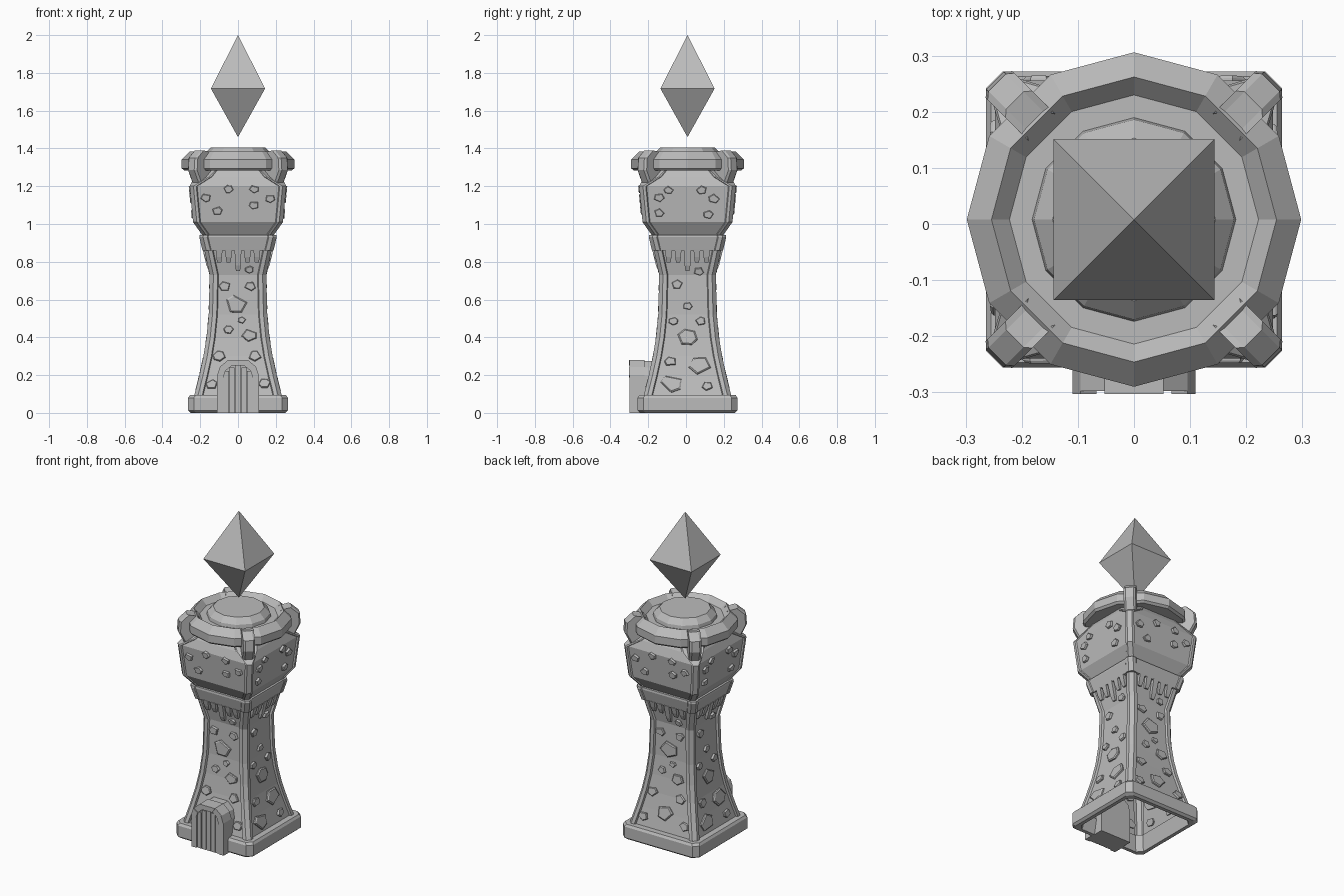
import bpy, math, random
from mathutils import Vector, Matrix

if "Cube" in bpy.data.objects:
    bpy.data.objects.remove(bpy.data.objects["Cube"])

random.seed(4)
CY = 0.008  # tower axis offset in y

stone = bpy.data.materials.new("grey stone")
stone.diffuse_color = (0.5, 0.5, 0.5, 1)
stone.use_nodes = True
stone.node_tree.nodes["Principled BSDF"].inputs["Base Color"].default_value = stone.diffuse_color


def make(name, verts, faces):
    me = bpy.data.meshes.new(name)
    me.from_pydata([tuple(v) for v in verts], [], faces)
    me.materials.append(stone)
    ob = bpy.data.objects.new(name, me)
    ob.location.y = CY
    bpy.context.collection.objects.link(ob)
    return ob


def loft(name, rings, bottom=True, top=True, closed=False):
    n = len(rings[0])
    verts = [v for r in rings for v in r]
    m = len(rings)
    faces = [(i * n + j, i * n + (j + 1) % n, (i + 1) % m * n + (j + 1) % n, (i + 1) % m * n + j)
             for i in range(m if closed else m - 1) for j in range(n)]
    if bottom and not closed:
        faces.append(tuple(reversed(range(n))))
    if top and not closed:
        faces.append(tuple(range((m - 1) * n, m * n)))
    return make(name, verts, faces)


def section(d, z, rec=0.012, trim=0.042, ch=0.02):
    """Square outline with recessed sides and raised, chamfered corner strips."""
    q = [(d - rec, -d + trim + 0.005), (d - rec, d - trim - 0.005), (d, d - trim),
         (d, d - ch), (d - ch, d), (d - trim, d)]
    out = []
    for k in range(4):
        c, s = [(1, 0), (0, 1), (-1, 0), (0, -1)][k]
        out += [(x * c - y * s, x * s + y * c, z) for x, y in q]
    return out


def square(d, z, ch):
    q = [(d, -d + ch), (d, d - ch)]
    return [(x * c - y * s, x * s + y * c, z)
            for c, s in ((1, 0), (0, 1), (-1, 0), (0, -1)) for x, y in q]


def circle(r, z, n=12):
    return [(r * math.cos(math.tau * i / n), r * math.sin(math.tau * i / n), z) for i in range(n)]


# Hollow plinth
loft("base", [square(0.228, 0, 0.03), square(0.25, 0, 0.03), square(0.264, 0.012, 0.03),
              square(0.264, 0.08, 0.03), square(0.255, 0.094, 0.03), square(0.21, 0.094, 0.03)],
     closed=True)

# Flared shaft
BODY = [(0.09, 0.232), (0.2, 0.205), (0.3, 0.183), (0.4, 0.167), (0.52, 0.155),
        (0.73, 0.15), (0.87, 0.18)]
loft("shaft", [section(d, z) for z, d in BODY], bottom=False)

# Collar below the head
loft("collar", [section(0.188, 0.86, 0.004), section(0.205, 0.93, 0.004),
                section(0.203, 0.942, 0.004)])

# Head, square below and rounding towards the top
HEAD = [(0.935, 0.185), (1.01, 0.238), (1.2, 0.256)]
loft("head", [section(0.185, 0.935, 0.004, 0.035), section(0.238, 1.01, 0.008, 0.035),
              section(0.256, 1.2, 0.008, 0.035),
              section(0.232, 1.25, 0.004, 0.09, 0.08),
              section(0.205, 1.29, 0.002, 0.095, 0.09)])

# Round rim and the raised disc inside it
loft("rim", [circle(0.19, 1.283), circle(0.285, 1.283), circle(0.298, 1.295),
             circle(0.298, 1.342), circle(0.254, 1.385), circle(0.222, 1.352),
             circle(0.17, 1.352)])
loft("top_disc", [circle(0.182, 1.35), circle(0.178, 1.372), circle(0.145, 1.405)])

# Floating crystal
s = 0.1435
make("crystal", [(-s, -s, 1.717), (s, -s, 1.717), (s, s, 1.717), (-s, s, 1.717),
                 (0, 0, 1.46), (0, 0, 2)],
     [(0, 1, 5), (1, 2, 5), (2, 3, 5), (3, 0, 5), (1, 0, 4), (2, 1, 4), (3, 2, 4), (0, 3, 4)])

# Four claws gripping the rim on the diagonals
CLAW = [(0.235, 1.355), (0.245, 1.378), (0.30, 1.39), (0.345, 1.35),
        (0.35, 1.285), (0.315, 1.215), (0.24, 1.215)]
for k in range(4):
    rot = Matrix.Rotation(math.radians(45 + 90 * k), 3, 'Z')
    rings = []
    for y, inset in ((0.034, 0.01), (0.022, 0), (-0.022, 0), (-0.034, 0.01)):
        rings.append([rot @ Vector((r - inset, y, z)) for r, z in CLAW])
    loft("claw", rings)


def on_side(k, u, z, prof, rec):
    """Frame lying on side k (0 front, 1 right, 2 back, 3 left) at u, z."""
    for (z0, d0), (z1, d1) in zip(prof, prof[1:]):
        if z <= z1:
            break
    d = d0 + (d1 - d0) * (z - z0) / (z1 - z0) - rec
    up = Vector((0, -(d1 - d0), z1 - z0)).normalized()
    right = Vector((1, 0, 0))
    rot = Matrix.Rotation(math.pi / 2 * k, 3, 'Z')
    return rot @ Vector((u, -d, z)), rot @ right, rot @ up, rot @ right.cross(up)


def stone_plate(k, u, z, r, prof, rec):
    p, a, b, n = on_side(k, u, z, prof, rec)
    sides = random.choice((5, 5, 6))
    t0 = random.random() * 6
    rim = []
    for i in range(sides):
        t = t0 + math.tau * (i + random.uniform(-0.2, 0.2)) / sides
        rim.append(a * math.cos(t) * r * 1.1 + b * math.sin(t) * r * 0.9)
    loft("wall_stone", [[p + v - n * 0.01 for v in rim], [p + v + n * 0.008 for v in rim],
                        [p + v * 0.85 + n * 0.013 for v in rim]])


# Stones as (sideways, height, radius): one layout per pair of opposite sides
SHAFT_A = [(-.07, .67, .03), (.065, .67, .028), (-.01, .575, .055), (.06, .41, .038),
           (-.05, .44, .025), (-.1, .3, .032), (.09, .3, .032), (-.14, .15, .03),
           (.14, .155, .03), (.02, .49, .02), (.06, .76, .022)]
SHAFT_B = [(-.055, .68, .028), (.06, .75, .025), (0, .565, .024), (-.075, .485, .024),
           (.07, .485, .026), (0, .4, .05), (-.09, .27, .03), (.065, .25, .055),
           (-.085, .155, .055), (.105, .14, .027)]
HEAD_A = [(-.17, 1.14, .026), (-.11, 1.07, .026), (.085, 1.1, .025), (.17, 1.135, .025),
          (.085, 1.185, .024), (-.05, 1.185, .024)]
HEAD_B = [(-.15, 1.14, .026), (-.15, 1.06, .025), (-.1, 1.18, .024), (.075, 1.18, .026),
          (.14, 1.135, .028), (.11, 1.05, .026)]
TEETH = [(0, .755), (-.05, .8), (.05, .8), (-.1, .8), (.1, .8)]
for k in range(4):
    for u, z, r in (SHAFT_A, SHAFT_B)[k % 2]:
        stone_plate(k, u, z, r, BODY, 0.012)
    if k == 2:  # fill the area taken by the door on the front
        stone_plate(k, 0.0, 0.2, 0.05, BODY, 0.012)
    for u, z, r in (HEAD_A, HEAD_B)[k % 2]:
        stone_plate(k, u, z, r, HEAD, 0.008)
    # Teeth hanging from the collar
    for u, z0 in TEETH:
        rings = []
        for z, w, t in ((z0, 0.011, 0.012), (z0 + 0.03, 0.015, 0.018), (0.868, 0.018, 0.02)):
            p, a, b, n = on_side(k, u, z, BODY, 0.012)
            rings.append([p - a * w - n * 0.01, p - a * w + n * t,
                          p + a * w + n * t, p + a * w - n * 0.01][::-1])
        loft("collar_tooth", rings)


def slab(name, outline, y0, y1):
    """Outline in x, z (anticlockwise from the front) between two depths."""
    return loft(name, [[(x, y1 - CY, z) for x, z in outline],
                       [(x, y0 - CY, z) for x, z in outline]])


# Doorway block, arch stones and planks
def arch(w, h, e):
    half = [(w, 0), (w, h - 2.2 * e), (w - 0.4 * e, h - e), (w - 1.6 * e, h)]
    return half + [(-x, z) for x, z in reversed(half)]


outer, inner = arch(0.11, 0.28, 0.036), arch(0.078, 0.25, 0.028)
slab("doorway", arch(0.106, 0.275, 0.036), -0.284, -0.16)
for i in range(7):
    y0 = -0.303 if i in (1, 3, 5) else -0.298
    slab("arch_stone", [outer[i], outer[i + 1], inner[i + 1], inner[i]], y0, -0.22)
for i in range(5):
    x = -0.062 + 0.031 * i
    h = 0.252 - 0.012 * abs(i - 2) ** 1.3
    slab("door_plank", [(x - .0135, 0), (x + .0135, 0), (x + .0135, h), (x - .0135, h)],
         -0.292, -0.28)
